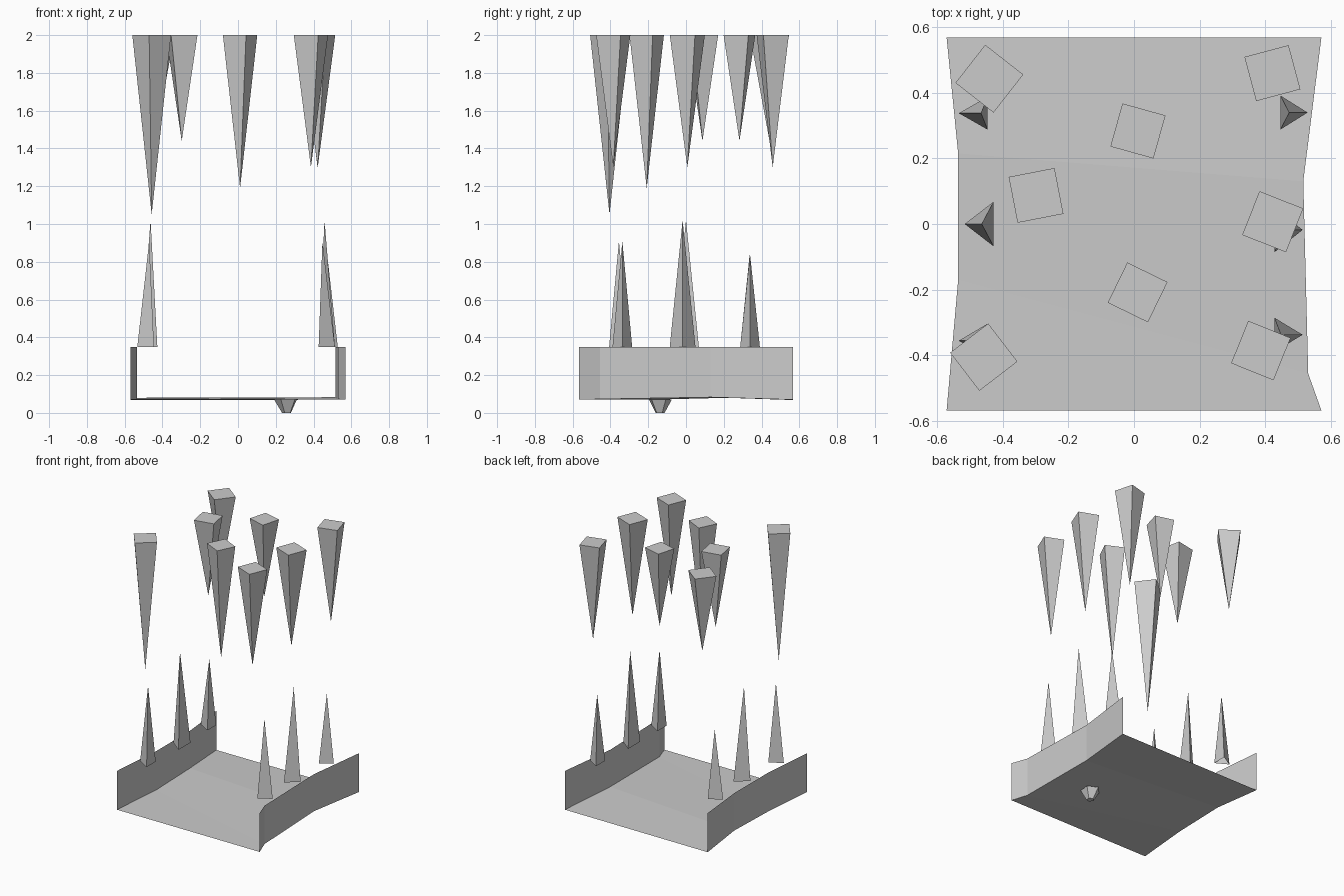
import bpy
import math
from mathutils import Vector

if "Cube" in bpy.data.objects:
    bpy.data.objects.remove(bpy.data.objects["Cube"])


def make(name, verts, faces):
    mesh = bpy.data.meshes.new(name)
    mesh.from_pydata(verts, [], faces)
    mesh.update()
    obj = bpy.data.objects.new(name, mesh)
    bpy.context.collection.objects.link(obj)
    return obj


def ring(x, y, z, radius, sides, angle):
    return [(x + radius * math.cos(angle + i * math.tau / sides),
             y + radius * math.sin(angle + i * math.tau / sides), z)
            for i in range(sides)]


def strip(name, a, b):
    # Sheet of quads between two matching polylines
    n = len(a)
    return make(name, a + b, [(i, i + 1, n + i + 1, n + i) for i in range(n - 1)])


# Bottom edges of the two tunnel walls, front to back
left = [(-0.57, -0.567, 0.07), (-0.535, -0.17, 0.07),
        (-0.535, 0.215, 0.08), (-0.57, 0.567, 0.068)]
right = [(0.57, -0.567, 0.07), (0.53, -0.455, 0.073),
         (0.515, 0.13, 0.083), (0.57, 0.567, 0.07)]
WALL_TOP = 0.35


def raised(line):
    return [(x, y, WALL_TOP) for x, y, z in line]


# Creased floor and side walls, single sheets facing the tunnel
strip("floor", right, left)
strip("left_wall", left, raised(left))
strip("right_wall", raised(right), right)

# Hanging spikes: x, y, side, turn in degrees, tip height
stalactites = [
    (-0.44, 0.442, 0.147, -38, 1.44), (0.421, 0.459, 0.139, 15, 1.30),
    (0.012, 0.283, 0.136, -15.6, 1.44), (-0.298, 0.087, 0.142, 11, 1.44),
    (0.422, 0.007, 0.143, -21.5, 1.30), (0.011, -0.208, 0.136, -26, 1.19),
    (-0.457, -0.405, 0.146, 37.5, 1.05), (0.386, -0.385, 0.139, -22, 1.30)]
for i, (x, y, side, turn, tip) in enumerate(stalactites):
    base = ring(x, y, 2.0, side / math.sqrt(2), 4, math.radians(turn + 45))
    make(f"stalactite_{i + 1}", base + [(x, y, tip)],
         [(0, 1, 2, 3)] + [((k + 1) % 4, k, 4) for k in range(4)])

# Three-sided spikes above the walls: outer x, inner x, y, half width, tip x, tip z
stalagmites = [
    (-0.533, -0.445, 0.337, 0.05, -0.465, 0.84), (-0.515, -0.427, 0.0, 0.068, -0.463, 1.02),
    (-0.533, -0.445, -0.355, 0.052, -0.47, 0.91), (0.528, 0.445, 0.339, 0.052, 0.472, 0.84),
    (0.513, 0.427, -0.018, 0.068, 0.458, 1.02), (0.513, 0.427, -0.337, 0.052, 0.447, 0.91)]
for i, (outer, inner, y, half, tip_x, tip_z) in enumerate(stalagmites):
    s = 1 if outer > 0 else -1
    verts = [(outer, y, WALL_TOP), (inner, y + s * half, WALL_TOP),
             (inner, y - s * half, WALL_TOP), (tip_x, y, tip_z)]
    make(f"stalagmite_{i + 1}", verts, [(0, 1, 3), (1, 2, 3), (2, 0, 3)])

# Small tapered stud under the floor
N = 5
top = ring(0.255, -0.138, 0.072, 0.065, N, 0.5)
low = ring(0.258, -0.138, 0.0, 0.025, N, 0.5)
make("under_stud", top + low,
     [tuple(range(N)), tuple(reversed(range(N, 2 * N)))] +
     [((k + 1) % N, k, N + k, N + (k + 1) % N) for k in range(N)])
